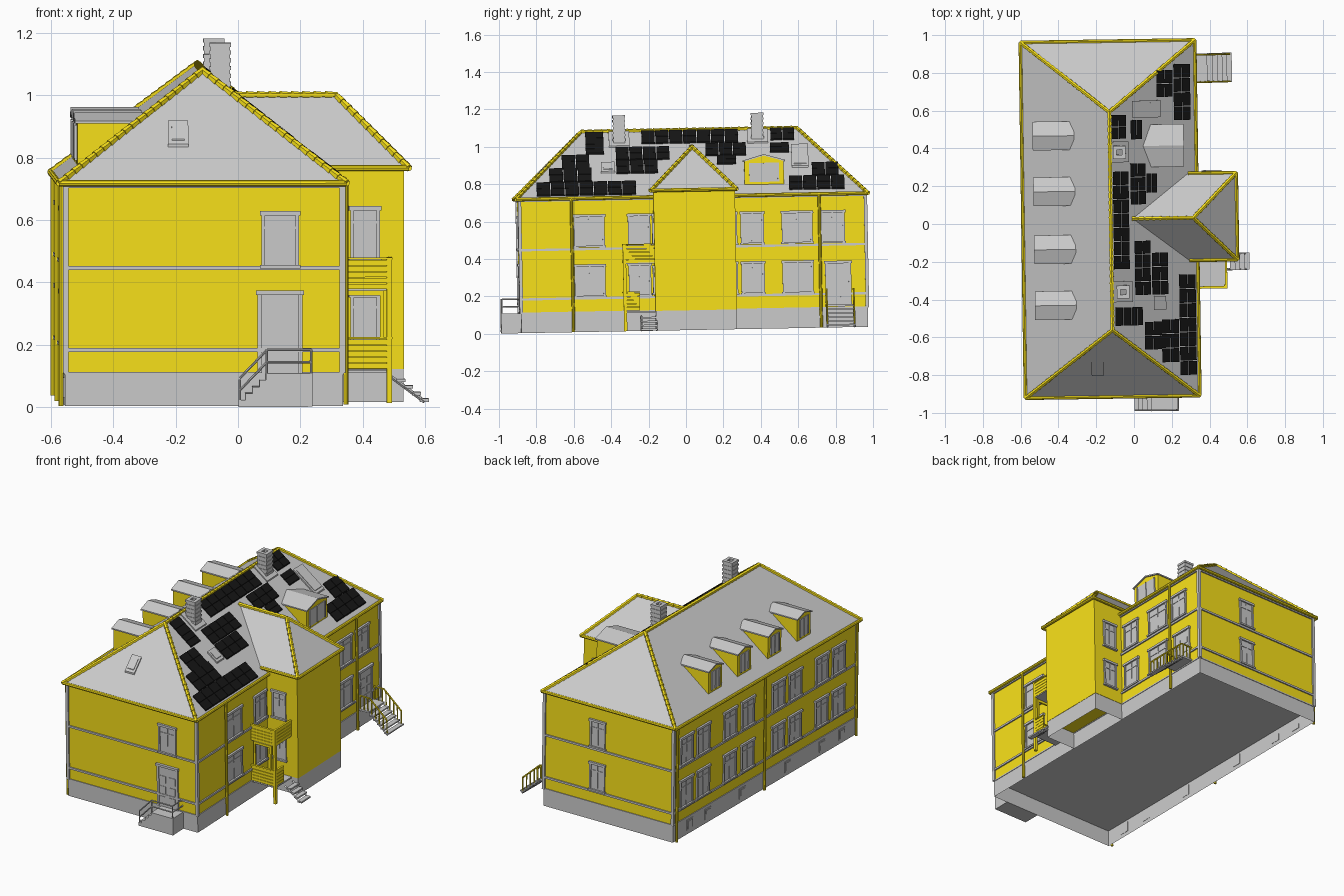
import bpy, bmesh, math
from mathutils import Matrix, Vector

if "Cube" in bpy.data.objects:
    bpy.data.objects.remove(bpy.data.objects["Cube"])

# the whole house is turned and tilted very slightly
M = Matrix.Rotation(0.0185, 4, 'X') @ Matrix.Rotation(0.0145, 4, 'Z')

def material(name, col):
    m = bpy.data.materials.new(name)
    m.diffuse_color = (*col, 1)
    m.use_nodes = True
    m.node_tree.nodes["Principled BSDF"].inputs["Base Color"].default_value = m.diffuse_color
    return m
YELLOW = material("yellow_paint", (0.95, 0.76, 0.01))
BLACK = material("panel_black", (0.008, 0.008, 0.008))

def part(name, bm, mat=None):
    bmesh.ops.recalc_face_normals(bm, faces=bm.faces)
    me = bpy.data.meshes.new(name)
    bm.to_mesh(me)
    bm.free()
    me.transform(M)
    if mat:
        me.materials.append(mat)
    ob = bpy.data.objects.new(name, me)
    bpy.context.collection.objects.link(ob)

def box(bm, x0, x1, y0, y1, z0, z1, zf=None):
    # zf(x, y) shears the box so that it lies on a roof slope
    f = zf or (lambda x, y: 0)
    v = [bm.verts.new((x, y, z + f(x, y))) for z in (z0, z1)
         for x, y in ((x0, y0), (x1, y0), (x1, y1), (x0, y1))]
    for q in ((3, 2, 1, 0), (4, 5, 6, 7), (0, 1, 5, 4), (1, 2, 6, 5), (2, 3, 7, 6), (3, 0, 4, 7)):
        bm.faces.new([v[i] for i in q])

def tube(bm, p, q, r, r2=None, n=8):
    p, q = Vector(p), Vector(q)
    d = q - p
    mat = Matrix.Translation((p + q) / 2) @ d.to_track_quat('Z', 'Y').to_matrix().to_4x4()
    bmesh.ops.create_cone(bm, cap_ends=True, segments=n, radius1=r, radius2=r2 or r, depth=d.length, matrix=mat)

def poly(bm, verts, faces):
    v = [bm.verts.new(c) for c in verts]
    for f in faces:
        bm.faces.new([v[i] for i in f])

def wbox(bm, wall, u0, u1, z0, z1, d0, d1):
    # box on a wall: wall = (axis, position, outward sign)
    ax, pos, s = wall
    a, b = sorted((pos + s * d0, pos + s * d1))
    box(bm, *((a, b, u0, u1) if ax == 'x' else (u0, u1, a, b)), z0, z1)

X0, X1, Y0, Y1 = -0.565, 0.322, -0.882, 0.968        # main walls
PL, EAVE, RIDGE = 0.126, 0.735, 1.09                 # plinth top, eaves, ridge
RX0, RX1, RY0, RY1, RX = -0.587, 0.335, -0.9, 0.983, -0.122
RA, RB = -0.54, 0.615                                # ridge ends
K = (RIDGE - EAVE) / (RX1 - RX)
KF = (RIDGE - EAVE) / (RA - RY0)
right_slope = lambda x, y: EAVE + (RX1 - x) * K
front_slope = lambda x, y: EAVE + (y - RY0) * KF

# walls and open-bottomed plinth
bm = bmesh.new(); box(bm, X0, X1, Y0, Y1, PL, EAVE); part("main_walls", bm, YELLOW)
bm = bmesh.new(); box(bm, 0.3, 0.53, -0.168, 0.268, PL, 0.77); part("tower_walls", bm, YELLOW)
bm = bmesh.new()
for a, b, c, d in ((X0 - .002, X1 + .002, Y0 - .002, Y1 + .002), (X1, 0.528, -0.166, 0.266)):
    poly(bm, [(x, y, z) for z in (0.02, PL) for x, y in ((a, c), (b, c), (b, d), (a, d))],
         [(0, 1, 5, 4), (1, 2, 6, 5), (2, 3, 7, 6), (3, 0, 4, 7)])
part("plinth", bm)

# roofs
main_c = [(RX0, RY0, EAVE), (RX1, RY0, EAVE), (RX1, RY1, EAVE), (RX0, RY1, EAVE), (RX, RA, RIDGE), (RX, RB, RIDGE)]
bm = bmesh.new()
poly(bm, main_c, [(0, 1, 4), (1, 2, 5, 4), (2, 3, 5), (3, 0, 4, 5), (3, 2, 1, 0)])
part("main_roof", bm)
tow_c = [(0.29, -0.182, 0.77), (0.545, -0.182, 0.77), (0.545, 0.278, 0.77), (0.29, 0.278, 0.77), (-0.01, 0.047, 1.0), (0.315, 0.047, 1.0)]
bm = bmesh.new()
poly(bm, tow_c, [(0, 1, 5, 4), (1, 2, 5), (2, 3, 4, 5), (3, 0, 4), (3, 2, 1, 0)])
part("tower_roof", bm)

# overlapping ridge tiles and eaves gutters
bm, gut = bmesh.new(), bmesh.new()
def tiles(p, q):
    p, q = Vector(p), Vector(q)
    n = max(2, round((q - p).length / 0.035))
    for i in range(n):
        tube(bm, p.lerp(q, i / n), p.lerp(q, (i + 1.15) / n), 0.013, 0.009, 6)
for c, pairs in ((main_c, ((0, 4), (1, 4), (2, 5), (3, 5), (4, 5))), (tow_c, ((1, 5), (2, 5), (4, 5)))):
    for i, j in pairs:
        tiles(c[i], c[j])
for c, pairs in ((main_c, ((0, 1), (1, 2), (2, 3), (3, 0))), (tow_c, ((0, 1), (1, 2), (2, 3)))):
    for i, j in pairs:
        tube(gut, c[i], c[j], 0.010)
part("ridge_tiles", bm, YELLOW)
# downpipes
for x, y in ((0.337, -0.605), (0.337, 0.72), (-0.58, 0.95), (-0.58, 0.06), (-0.58, -0.87)):
    tube(gut, (x, y, 0.02), (x, y, EAVE), 0.008)
part("gutters_and_downpipes", gut, YELLOW)

# horizontal bands, corner boards, cornice
bm = bmesh.new()
for z, h, o in ((0.2, 0.006, 0.008), (0.463, 0.006, 0.008), (0.727, 0.007, 0.008), (PL, 0.004, 0.005)):
    box(bm, X0 - o, X1 + o, Y0 - o, Y1 + o, z - h, z + h)
for x in (X0, X1):
    for y in (Y0, Y1):
        box(bm, x - .009, x + .009, y - .009, y + .009, PL, EAVE)
part("wall_trim", bm)

FRONT, BACK, LEFT, RIGHT = ('y', Y0, -1), ('y', Y1, 1), ('x', X0, -1), ('x', X1, 1)
TS, TN = ('y', -0.168, -1), ('y', 0.268, 1)
LOW, UP = (0.208, 0.382), (0.475, 0.648)

# windows with casing, mullion, sill and hood
win = bmesh.new()
def window(wall, c, w, zr, sill=True):
    z0, z1 = zr
    a, b, t = c - w / 2, c + w / 2, 0.011
    wbox(win, wall, a, b, z0, z1, -.01, .003)
    for u in (a, b - t):
        wbox(win, wall, u, u + t, z0, z1, 0, .009)
    wbox(win, wall, c - .004, c + .004, z0, z1, 0, .006)
    wbox(win, wall, a, b, z0 + (z1 - z0) * .68, z0 + (z1 - z0) * .68 + .007, 0, .006)
    wbox(win, wall, a - .005, b + .005, z1 - .014, z1, 0, .013)
    if sill:
        wbox(win, wall, a - .005, b + .005, z0 - .004, z0 + .006, 0, .015)
for c, w in ((-0.512, .165), (-0.245, .12), (0.36, .125), (0.6, .165), (0.79, .13)):
    window(RIGHT, c, w, UP)
    if c < 0.7:
        window(RIGHT, c, w, LOW)
for c in (0.84, 0.67, 0.40, 0.22, -0.09, -0.26, -0.53, -0.70):
    window(LEFT, c, .13, UP)
    window(LEFT, c, .13, LOW)
for z in (LOW, UP):
    window(BACK, -0.045, .105, z)
    window(TN, 0.415, .095, z)
window(FRONT, 0.122, .12, (0.466, 0.646))
window(TS, 0.405, .095, UP)
window(TS, 0.405, .095, (0.215, 0.37))
part("windows", win)
bm = bmesh.new()
for y in (-0.74, -0.54, -0.19, 0.27, 0.62, 0.80):
    wbox(bm, LEFT, y - .03, y + .03, 0.045, 0.11, 0, .006)
    wbox(bm, LEFT, y - .022, y + .022, 0.053, 0.102, .006, .009)
part("cellar_windows", bm)

# panelled doors
bm = bmesh.new()
for wall, c, w, z0, z1 in ((FRONT, 0.122, .13, PL, 0.385), (RIGHT, 0.815, .125, 0.143, 0.37)):
    wbox(bm, wall, c - w / 2, c + w / 2, z0, z1, -.01, .005)
    for s in (-1, 1):
        wbox(bm, wall, c + s * w / 2 - .007, c + s * w / 2 + .007, z0, z1, 0, .01)
        for i in range(3):
            h = (z1 - z0) * .25
            wbox(bm, wall, c + s * w / 4 - .02, c + s * w / 4 + .02, z0 + .02 + i * h, z0 + i * h + h, 0, .008)
    wbox(bm, wall, c - w / 2 - .012, c + w / 2 + .012, z1 - .008, z1 + .006, 0, .016)
part("doors", bm)

# dormers: gabled bodies, shallow roofs and windows
body, roof, glass = bmesh.new(), bmesh.new(), bmesh.new()
def dormer(y0, y1, xf, xb, zb, ze, zr):
    s, ym = (1 if xb > xf else -1), (y0 + y1) / 2
    prof = [(y0, zb), (y1, zb), (y1, ze), (ym, zr), (y0, ze)]
    poly(body, [(x, y, z) for x in (xf, xb) for y, z in prof],
         [(0, 1, 2, 3, 4), (5, 6, 7, 8, 9)] + [(i, (i + 1) % 5, (i + 1) % 5 + 5, i + 5) for i in range(5)])
    zf = lambda x, y: zr - (zr - ze) * abs(y - ym) / (y1 - ym)
    a, b = sorted((xf - s * .008, xb))
    box(roof, a, b, y0 - .008, ym, 0, .008, zf)
    box(roof, a, b, ym, y1 + .008, 0, .008, zf)
    wall = ('x', xf, -s)
    wbox(glass, wall, y0 + .025, y1 - .025, zb + .035, ze - .008, 0, .004)
    for u in (y0 + .025, ym - .004, y1 - .033):
        wbox(glass, wall, u, u + .008, zb + .035, ze - .008, 0, .008)
for c in (0.49, 0.195, -0.112, -0.408):
    dormer(c - .068, c + .068, -0.522, -0.31, 0.765, 0.922, 0.945)
dormer(0.325, 0.535, 0.262, 0.055, 0.77, 0.915, 0.945)
part("dormer_walls", body, YELLOW); part("dormer_roofs", roof); part("dormer_windows", glass)

# chimneys: hollow stacks of brick courses with flashing
bm = bmesh.new()
for x, y in ((-0.062, -0.338), (-0.072, 0.402)):
    box(bm, x - .05, x + .05, y - .055, y + .055, -.005, .008, right_slope)
    for i in range(14):
        r, z = (0.034 if i % 2 else 0.031), 1.0 + i * .0125
        for a, b, c, d in ((-r, r, -r, -.014), (-r, r, .014, r), (-r, -.014, -.014, .014), (.014, r, -.014, .014)):
            box(bm, x + a, x + b, y + c, y + d, z, z + .0125)
part("chimneys", bm)

# roof windows
bm = bmesh.new()
for x0, x1, y0, y1, zf in ((0, .15, .58, .67, right_slope), (.1, .165, -.44, -.367, right_slope), (-.235, -.17, -.785, -.71, front_slope)):
    box(bm, x0, x1, y0, y1, -.005, .01, zf)
    box(bm, x0 + .012, x1 - .012, y0 + .012, y1 - .012, 0, .014, zf)
part("roof_windows", bm)

# solar panels: x range, y range, number of panels in the column
bm = bmesh.new()
for x0, x1, y0, y1, n in ((-.112, -.035, .47, .6, 2), (-.108, -.025, -.22, .3, 7), (-.105, -.022, -.52, -.42, 1),
                          (-.01, .05, .465, .57, 1), (-.015, .065, .12, .34, 3), (.002, .085, -.36, -.07, 4),
                          (-.02, .04, -.52, -.42, 1), (.07, .125, .18, .285, 1), (.092, .177, -.36, -.135, 3),
                          (.05, .14, -.65, -.5, 2), (.13, .215, .685, .83, 2), (.22, .308, .56, .86, 4),
                          (.14, .23, -.72, -.49, 3), (.235, .322, -.79, -.255, 7)):
    h, xm = (y1 - y0) / n, (x0 + x1) / 2
    for i in range(n):
        for a, b in ((x0, xm - .001), (xm + .001, x1)):
            box(bm, a, b, y0 + i * h + .002, y0 + (i + 1) * h - .002, .004, .012, right_slope)
part("solar_panels", bm, BLACK)

# front landing with side steps and handrail
bm = bmesh.new()
box(bm, 0.076, 0.225, -0.99, Y0, 0.02, PL)
for i in range(4):
    box(bm, 0.076 - .022 * (i + 1), 0.076 - .022 * i, -0.99, Y0, 0.02, PL - .021 * (i + 1))
part("front_landing", bm)
bm = bmesh.new()
yf = -0.985
for z in (0.163, 0.202):
    tube(bm, (0.078, yf, z), (0.22, yf, z), .004)
    tube(bm, (0.22, yf, z), (0.22, Y0, z), .004)
    tube(bm, (0.078, yf, z), (-0.008, yf, z - .09), .004)
for x, z in ((0.078, PL), (0.22, PL), (-0.008, 0.03)):
    tube(bm, (x, yf, z), (x, yf, z + .078), .004)
part("front_handrail", bm)

# stairs on the right side, with stringers and a yellow railing
bm, rail = bmesh.new(), bmesh.new()
box(bm, X1, 0.4, 0.745, 0.9, 0.132, 0.143)
for i in range(5):
    x, z = 0.4 + i * .025, 0.122 - i * .021
    box(bm, x, x + .03, 0.745, 0.9, z - .008, z)
for i in range(4):
    x, z = 0.505 + i * .025, 0.095 - i * .021
    box(bm, x, x + .028, -0.25, -0.16, z - .01, z)
for y in (0.75, 0.895):
    tube(bm, (0.4, y, 0.13), (0.52, y, 0.022), .006, n=4)
    tube(rail, (X1, y, 0.225), (0.4, y, 0.225), .005, n=6)
    tube(rail, (0.4, y, 0.225), (0.52, y, 0.115), .005, n=6)
    for i in range(8):
        x = 0.335 + i * .026
        z = 0.14 - max(0, x - .4) * .9
        tube(rail, (x, y, z), (x, y, z + .085), .004, n=6)
for y in (-0.245, -0.165):
    tube(bm, (0.49, y, 0.1), (0.595, y, 0.022), .006, n=4)
part("side_steps", bm); part("side_railing", rail, YELLOW)

# two-storey porch: floors, corner post, plank railings, door frame
bm = bmesh.new()
for z in (0.125, 0.388):
    box(bm, X1, 0.485, -0.33, -0.168, z - .008, z)
part("porch_floors", bm)
bm = bmesh.new()
box(bm, 0.472, 0.489, -0.337, -0.320, 0.02, 0.487)
for z0, ye in ((0.13, -0.25), (0.385, -0.168)):
    for i in range(5):
        z = z0 + i * .019
        box(bm, X1, 0.487, -0.336, -0.329, z, z + .017)
        box(bm, 0.481, 0.487, -0.336, ye, z, z + .017)
    box(bm, X1, 0.49, -0.339, -0.326, z0 + .095, z0 + .101)
    box(bm, 0.478, 0.49, -0.336, ye, z0 + .095, z0 + .101)
for x in (0.338, 0.45):
    box(bm, x, x + .012, -0.335, -0.325, 0.225, 0.38)
box(bm, 0.338, 0.462, -0.335, -0.325, 0.365, 0.38)
part("porch_woodwork", bm, YELLOW)
